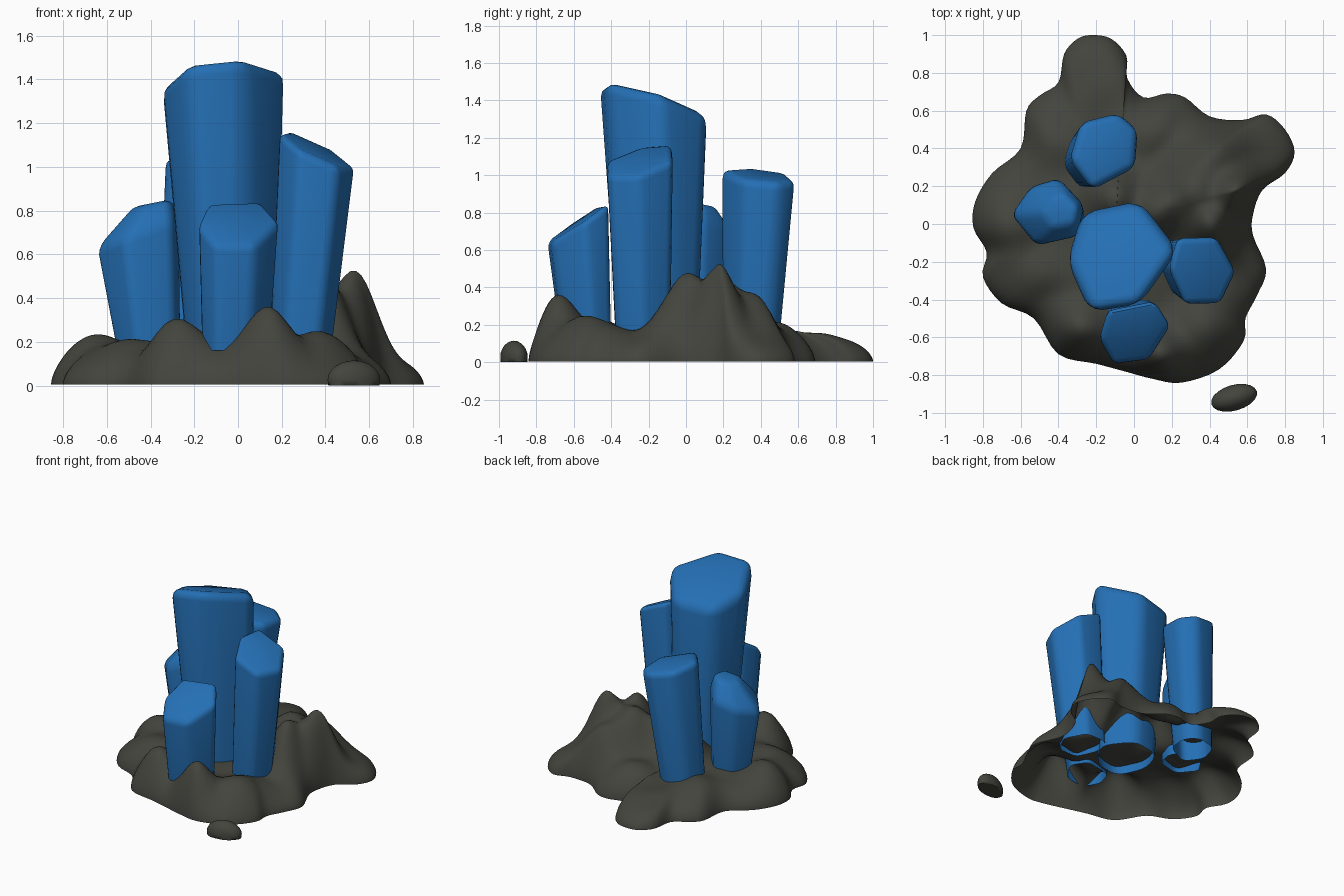
import bpy, bmesh, math
from mathutils import Vector, noise

if "Cube" in bpy.data.objects:
    bpy.data.objects.remove(bpy.data.objects["Cube"])


def material(name, rgb):
    m = bpy.data.materials.new(name)
    m.diffuse_color = (*rgb, 1)
    m.use_nodes = True
    m.node_tree.nodes["Principled BSDF"].inputs["Base Color"].default_value = m.diffuse_color
    return m


BLUE = material("crystal blue", (0.018, 0.16, 0.46))
ROCK = material("dark rock", (0.058, 0.058, 0.048))


def finish(bm, name, mat, angle=180):
    bmesh.ops.recalc_face_normals(bm, faces=bm.faces)
    me = bpy.data.meshes.new(name)
    bm.to_mesh(me)
    bm.free()
    me.materials.append(mat)
    ob = bpy.data.objects.new(name, me)
    bpy.context.collection.objects.link(ob)
    bpy.context.view_layer.objects.active = ob
    ob.select_set(True)
    bpy.ops.object.shade_smooth_by_angle(angle=math.radians(angle))
    ob.select_set(False)
    return ob


# Crystal: six-sided column, narrower at the open foot, slanted top, optional facetted cap
def crystal(name, pts, foot, scale, z_foot, z_top, gx, gy, cap=None, soft=.035):
    cx = sum(p[0] for p in pts) / len(pts)
    cy = sum(p[1] for p in pts) / len(pts)
    rings = [[(foot[0] + (x - cx) * scale, foot[1] + (y - cy) * scale, z_foot) for x, y in pts],
             [(x, y, z_top + gx * (x - cx) + gy * (y - cy)) for x, y in pts]]
    if cap:
        ax, ay, az, k, tx = cap
        rings.append([(ax + (x - cx) * k, ay + (y - cy) * k, az + tx * (x - cx)) for x, y in pts])
    bm = bmesh.new()
    vs = [[bm.verts.new(p) for p in r] for r in rings]
    n = len(pts)
    for a, b in zip(vs, vs[1:]):
        for i in range(n):
            j = (i + 1) % n
            bm.faces.new((a[i], a[j], b[j], b[i]))
    bm.faces.new(vs[-1])
    edges = [e for e in bm.edges if not e.is_boundary]
    bmesh.ops.bevel(bm, geom=edges, offset=soft, segments=3, affect='EDGES', profile=0.5,
                    clamp_overlap=True)
    finish(bm, name, BLUE, 40)


crystal("main_crystal", [(-.28, .06), (.03, .125), (.235, -.14), (.03, -.43), (-.24, -.47), (-.36, -.2)],
        (-.05, -.15), .75, .13, 1.405, .15, -.33, soft=.07)
crystal("right_crystal", [(.23, -.075), (.44, -.07), (.54, -.25), (.46, -.42), (.27, -.425), (.185, -.24)],
        (.28, -.23), .83, .15, 1.08, -.45, .2)
crystal("back_crystal", [(-.28, .54), (-.08, .59), (.025, .5), (.01, .3), (-.22, .18), (-.34, .34)],
        (-.23, .36), .78, .05, 1.0, -.2, -.08, soft=.045)
crystal("left_crystal", [(-.55, .2), (-.4, .245), (-.265, .1), (-.3, -.065), (-.52, -.115), (-.655, .05)],
        (-.4, .05), .78, .14, .7, .35, 0, (-.39, .07, .835, .5, .1))
crystal("front_crystal", [(-.14, -.46), (.11, -.41), (.195, -.54), (.08, -.72), (-.11, -.745), (-.185, -.61)],
        (-.02, -.54), .85, .16, .745, -.1, .68)

# Rock base: hollow smooth shell over a lobed outline, raised by rounded bumps
OUTLINE = [(-.22, 1), (-.12, .98), (-.04, .89), (-.035, .77), (.05, .67), (.17, .69), (.27, .67),
           (.4, .57), (.57, .55), (.7, .58), (.8, .5), (.85, .38), (.8, .27), (.68, .18), (.63, .05),
           (.63, -.06), (.7, -.24), (.65, -.38), (.59, -.5), (.58, -.62), (.45, -.77), (.25, -.84),
           (.1, -.82), (-.05, -.78), (-.2, -.74), (-.4, -.69), (-.53, -.5), (-.7, -.42), (-.8, -.28),
           (-.78, -.15), (-.85, -.02), (-.84, .12), (-.75, .27), (-.6, .4), (-.57, .6), (-.5, .68),
           (-.4, .75), (-.37, .9), (-.3, .98)]
# x, y, height, radius
BUMPS = [(.55, .15, .42, .11), (.42, 0, .35, .11), (.33, .18, .3, .14), (.42, .36, .22, .13),
         (-.28, -.56, .19, .11), (.13, -.72, .28, .11), (.38, -.56, .12, .13), (-.68, -.02, .11, .12),
         (-.5, -.25, .05, .12), (-.42, .42, .05, .12), (.1, .5, .07, .12), (-.1, -.1, .06, .3),
         (.12, .08, .24, .12), (-.1, .13, .24, .11)]


def height(x, y):
    s = sum((h * math.exp(-((x - a) ** 2 + (y - b) ** 2) / (2 * r * r))) ** 3 for a, b, h, r in BUMPS)
    return .15 + s ** (1 / 3) + .02 * noise.noise(Vector((x * 5, y * 5, 1.7)))


def spline(pts, sub):
    out, n = [], len(pts)
    for i in range(n):
        a, b, c, d = (Vector(pts[(i + k) % n]) for k in (-1, 0, 1, 2))
        for s in range(sub):
            t = s / sub
            out.append(.5 * (2 * b + (c - a) * t + (2 * a - 5 * b + 4 * c - d) * t * t
                             + (3 * b - a - 3 * c + d) * t ** 3))
    return out


bm = bmesh.new()
rim = spline(OUTLINE, 4)
n, rings = len(rim), 36
mid = Vector((-.1, 0))
prev = None
for k in range(1, rings + 1):
    t = 1 if k == rings else math.sin(k / rings * math.pi / 2) ** .9
    edge = (1 - t ** 7) ** .6
    flat = [mid + (p - mid) * t for p in rim]
    row = [bm.verts.new((p.x, p.y, height(p.x, p.y) * edge + .005)) for p in flat]
    if prev:
        for i in range(n):
            j = (i + 1) % n
            bm.faces.new((prev[i], prev[j], row[j], row[i]))
    else:
        bm.faces.new(row)
    prev = row
finish(bm, "rock_base", ROCK)

# Loose pebble in front: flattened, tilted dome
bm = bmesh.new()
bmesh.ops.create_icosphere(bm, subdivisions=3, radius=1)
ca, sa = math.cos(.28), math.sin(.28)
for v in bm.verts:
    x, y, z = v.co.x * .125, v.co.y * .068, v.co.z
    v.co = (.53 + x * ca - y * sa, -.92 + x * sa + y * ca, max(0, .025 + z * .09))
finish(bm, "pebble", ROCK, 60)
